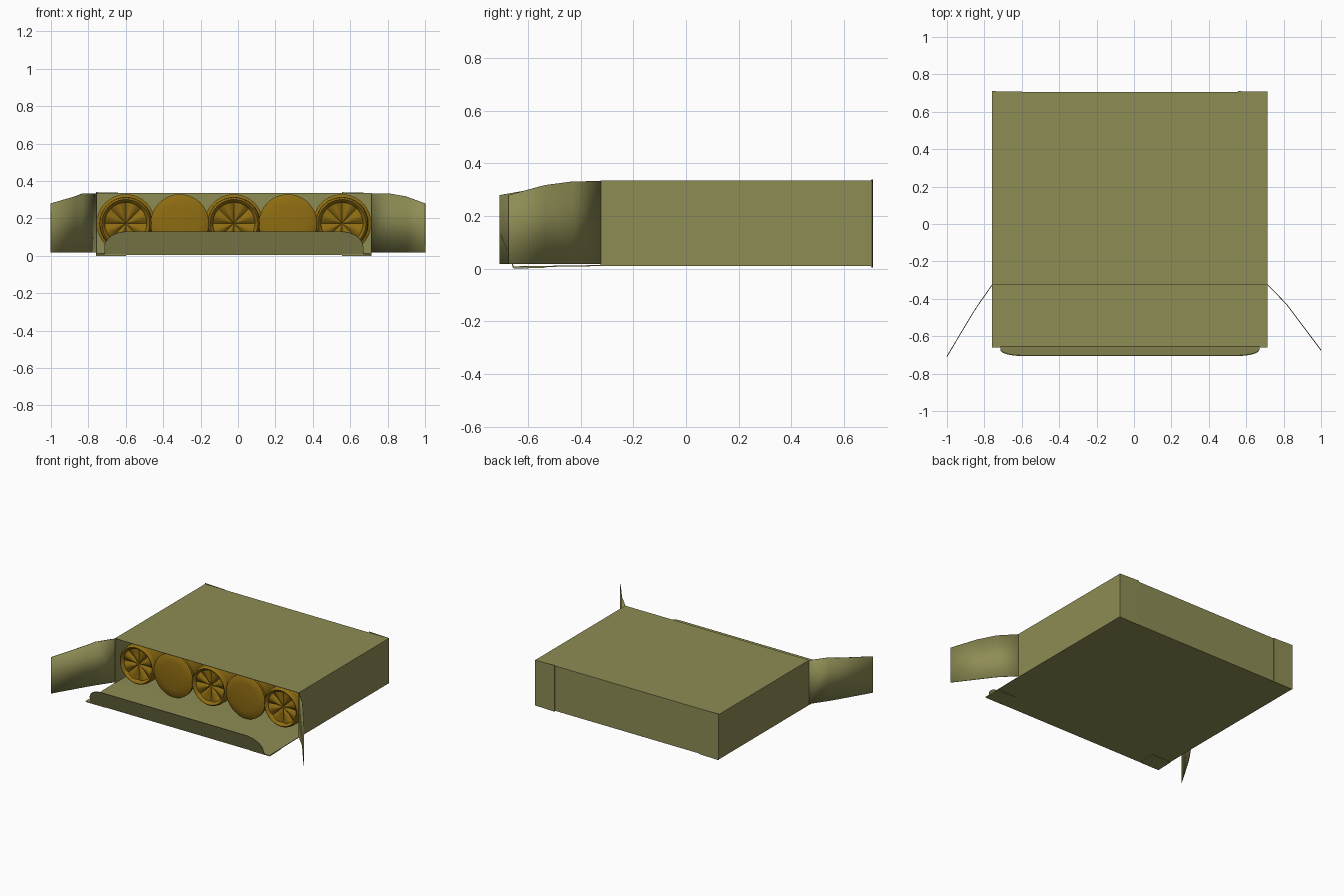
import bpy, bmesh, math

cube = bpy.data.objects.get("Cube")
if cube:
    bpy.data.objects.remove(cube, do_unlink=True)


def material(name, rgb):
    m = bpy.data.materials.new(name)
    m.use_nodes = True
    m.diffuse_color = (*rgb, 1)
    bsdf = m.node_tree.nodes["Principled BSDF"]
    bsdf.inputs["Base Color"].default_value = (*rgb, 1)
    bsdf.inputs["Roughness"].default_value = 0.8
    return m


CARD = material("olive cardboard", (0.27, 0.265, 0.09))
BRASS = material("mustard shell", (0.27, 0.15, 0.006))


def finish(name, bm, mat):
    mesh = bpy.data.meshes.new(name)
    bmesh.ops.recalc_face_normals(bm, faces=bm.faces)
    bm.to_mesh(mesh)
    bm.free()
    mesh.materials.append(mat)
    ob = bpy.data.objects.new(name, mesh)
    bpy.context.collection.objects.link(ob)
    return ob


def sheet(name, path_a, path_b, closed=False, offset=0):
    """Thin card ruled between two matching paths."""
    bm = bmesh.new()
    a = [bm.verts.new(p) for p in path_a]
    b = [bm.verts.new(p) for p in path_b]
    n = len(a)
    for i in range(n if closed else n - 1):
        j = (i + 1) % n
        bm.faces.new((a[i], a[j], b[j], b[i]))
    ob = finish(name, bm, CARD)
    mod = ob.modifiers.new("card", "SOLIDIFY")
    mod.thickness = 0.004
    mod.offset = offset
    return ob


LEFT, RIGHT = 0.714, -0.758
FRONT, BACK = -0.325, 0.703
LOW, TOP = 0.01, 0.335

# Sleeve: roof, floor and both sides
ring = [(RIGHT, LOW), (LEFT, LOW), (LEFT, TOP), (RIGHT, TOP)]
sheet("box_sleeve", [(x, FRONT, z) for x, z in ring],
      [(x, BACK, z) for x, z in ring], closed=True, offset=-1)

# Closed back panel with corner tabs
sheet("back_panel", [(RIGHT, BACK, LOW), (LEFT, BACK, LOW)],
      [(RIGHT, BACK, TOP), (LEFT, BACK, TOP)])
for side, x0, x1 in (("right", RIGHT, -0.6), ("left", 0.555, LEFT)):
    sheet(side + "_back_tab", [(x0, BACK + 0.005, 0.005), (x1, BACK + 0.003, 0.008)],
          [(x0, BACK + 0.005, 0.34), (x1, BACK + 0.003, 0.336)])
    sheet(side + "_floor_tab", [(x0, -0.655, 0.002), (x1, -0.655, 0.002)],
          [(x0, -0.53, 0.006), (x1, -0.53, 0.006)])

# Open floor flap
sheet("floor_flap", [(RIGHT, FRONT, 0.012), (LEFT, FRONT, 0.012)],
      [(RIGHT, -0.66, 0.007), (LEFT, -0.66, 0.007)])

# Upturned tuck with rounded ends
low, high = [], []
steps, x0, x1, corner = 8, -0.715, 0.67, 0.12
for i in range(steps + 1):
    a = math.pi / 2 * i / steps
    low.append((x0 + corner * (1 - math.cos(a)), 0.3 + 0.7 * math.sin(a)))
low += [(x0 + x1 - x, h) for x, h in reversed(low)]
sheet("tuck_flap", [(x, -0.657, 0.009) for x, h in low],
      [(x, -0.657 - 0.047 * h, 0.009 + 0.121 * h) for x, h in low])

# Splayed side flaps
plans = {
    "right_flap": [(RIGHT, FRONT), (-0.835, -0.435), (-0.87, -0.49), (-1, -0.708)],
    "left_flap": [(LEFT, FRONT), (0.815, -0.428), (0.895, -0.535), (1, -0.675)],
}
for name, plan in plans.items():
    tops = (TOP - 0.002, 0.332, 0.318, 0.28)
    ob = sheet(name, [(x, y, 0.018) for x, y in plan],
               [(x, y, z) for (x, y), z in zip(plan, tops)])
    for p in ob.data.polygons:
        p.use_smooth = True


def shell(name, x, crimp_front):
    """Rimmed round, lathed along y, with a star crimp at one end."""
    # distance from the base, radius, fold depth
    profile = [(0.005, 0.1, 0), (0.012, 0.15, 0), (0.017, 0.156, 0),
               (0.035, 0.156, 0), (0.042, 0.142, 0), (0.94, 0.14, 0),
               (0.96, 0.136, 0), (0.967, 0.128, 0), (0.96, 0.12, 0),
               (0.951, 0.112, 0.012), (0.947, 0.06, 0.016), (0.942, 0.015, 0.006)]
    y0, d = (0.66, -1) if crimp_front else (-0.312, 1)
    segs = 64
    bm = bmesh.new()
    rings = []
    for t, r, fold in profile:
        row = []
        for k in range(segs):
            a = math.tau * k / segs
            depth = t - fold * (1 - abs(math.sin(4 * a)))
            row.append(bm.verts.new((x + r * math.cos(a), y0 + d * depth,
                                     0.173 + r * math.sin(a))))
        rings.append(row)
    for a, b in zip(rings, rings[1:]):
        for k in range(segs):
            j = (k + 1) % segs
            bm.faces.new((a[k], a[j], b[j], b[k]))
    # Close the base and the crimp with fans
    for row, t in ((rings[0], 0), (rings[-1], 0.93)):
        c = bm.verts.new((x, y0 + d * t, 0.173))
        for k in range(segs):
            bm.faces.new((row[k], row[(k + 1) % segs], c))
    ob = finish(name, bm, BRASS)
    bpy.ops.object.select_all(action="DESELECT")
    ob.select_set(True)
    bpy.context.view_layer.objects.active = ob
    bpy.ops.object.shade_smooth_by_angle(angle=math.radians(40))


# Row of shells, alternating direction
for i in range(5):
    shell(f"shell_{i + 1}", -0.6 + 0.289 * i, i % 2 == 0)
